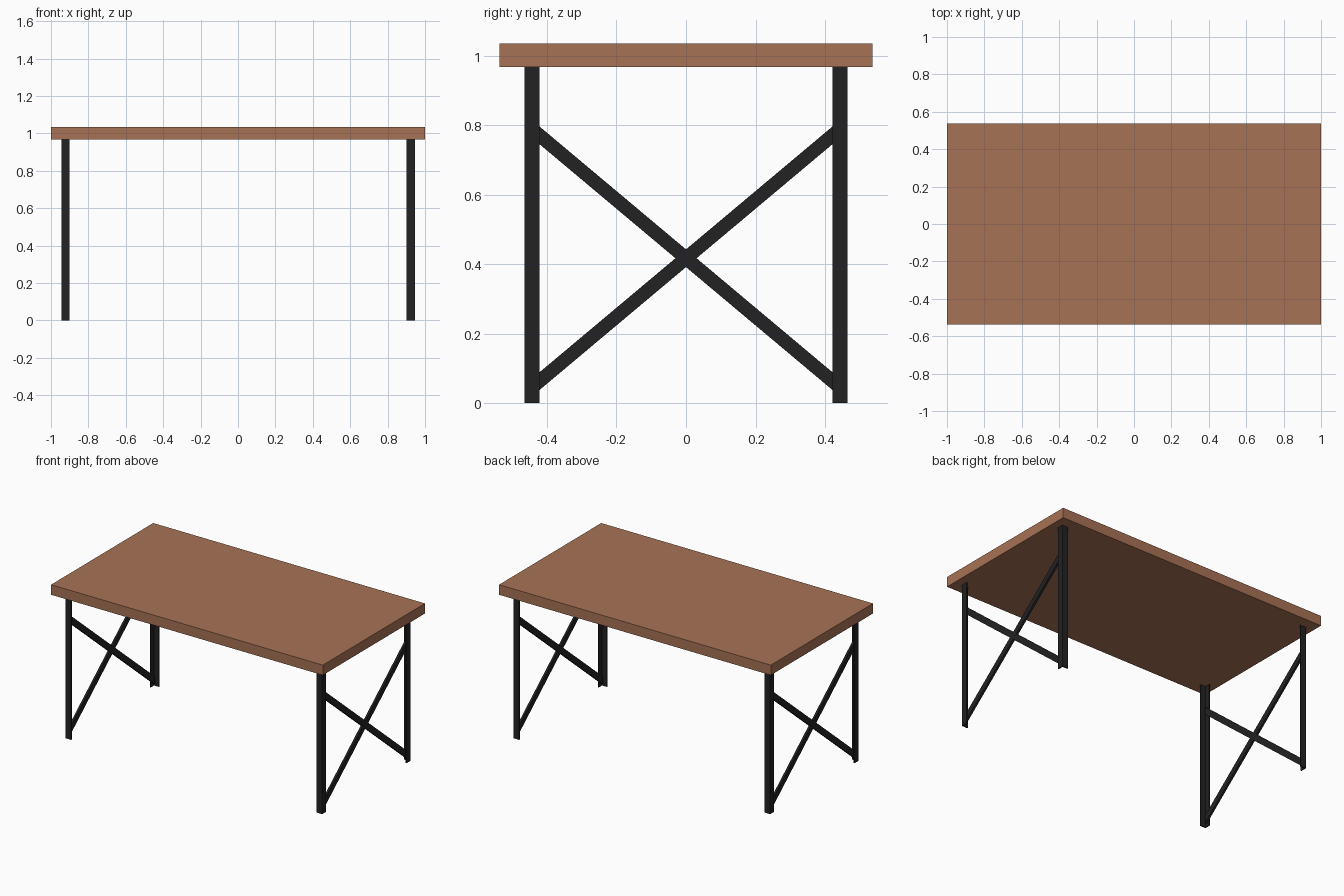
import bpy, bmesh

if "Cube" in bpy.data.objects:
    bpy.data.objects.remove(bpy.data.objects["Cube"])

def material(name, rgb):
    m = bpy.data.materials.new(name)
    m.diffuse_color = (*rgb, 1)
    m.use_nodes = True
    m.node_tree.nodes["Principled BSDF"].inputs["Base Color"].default_value = m.diffuse_color
    return m

WOOD = material("brown wood", (0.39, 0.168, 0.09))
STEEL = material("black steel", (0.016, 0.016, 0.017))

def extrude(name, outline, offset, mat):
    """Solid made by sweeping a flat outline along an offset vector."""
    bm = bmesh.new()
    face = bm.faces.new([bm.verts.new(p) for p in outline])
    res = bmesh.ops.extrude_face_region(bm, geom=[face], use_keep_orig=True)
    verts = [v for v in res["geom"] if isinstance(v, bmesh.types.BMVert)]
    bmesh.ops.translate(bm, verts=verts, vec=offset)
    bmesh.ops.recalc_face_normals(bm, faces=bm.faces)
    me = bpy.data.meshes.new(name)
    bm.to_mesh(me)
    bm.free()
    me.materials.append(mat)
    ob = bpy.data.objects.new(name, me)
    bpy.context.collection.objects.link(ob)
    return ob

# Table top
TX, TY, Z0, Z1 = 1.0, 0.537, 0.967, 1.034
extrude("table_top", [(-TX, -TY, Z0), (TX, -TY, Z0), (TX, TY, Z0), (-TX, TY, Z0)],
        (0, 0, Z1 - Z0), WOOD)

# Angle-iron legs with the corner facing outwards
X, Y, W, T = 0.945, 0.465, 0.043, 0.007
profile = [(0, 0), (W, 0), (W, T), (T, T), (T, W), (0, W)]
for sx, side in ((-1, "left"), (1, "right")):
    for sy, end in ((-1, "front"), (1, "back")):
        pts = [(sx * (X - a), sy * (Y - b), 0) for a, b in profile]
        extrude(f"{end}_{side}_leg", pts, (0, 0, Z0), STEEL)

# Crossed flat braces inside each pair of legs
BY, MID, SLOPE, HALF, THICK = 0.445, 0.417, 0.839, 0.0255, 0.014
for sx, side in ((-1, "left"), (1, "right")):
    for s, kind in ((1, "rising"), (-1, "falling")):
        x = sx * (X - T)
        pts = [(x, y, MID + s * SLOPE * y + h) for y, h in
               ((-BY, -HALF), (BY, -HALF), (BY, HALF), (-BY, HALF))]
        extrude(f"{side}_{kind}_brace", pts, (-sx * THICK, 0, 0), STEEL)
